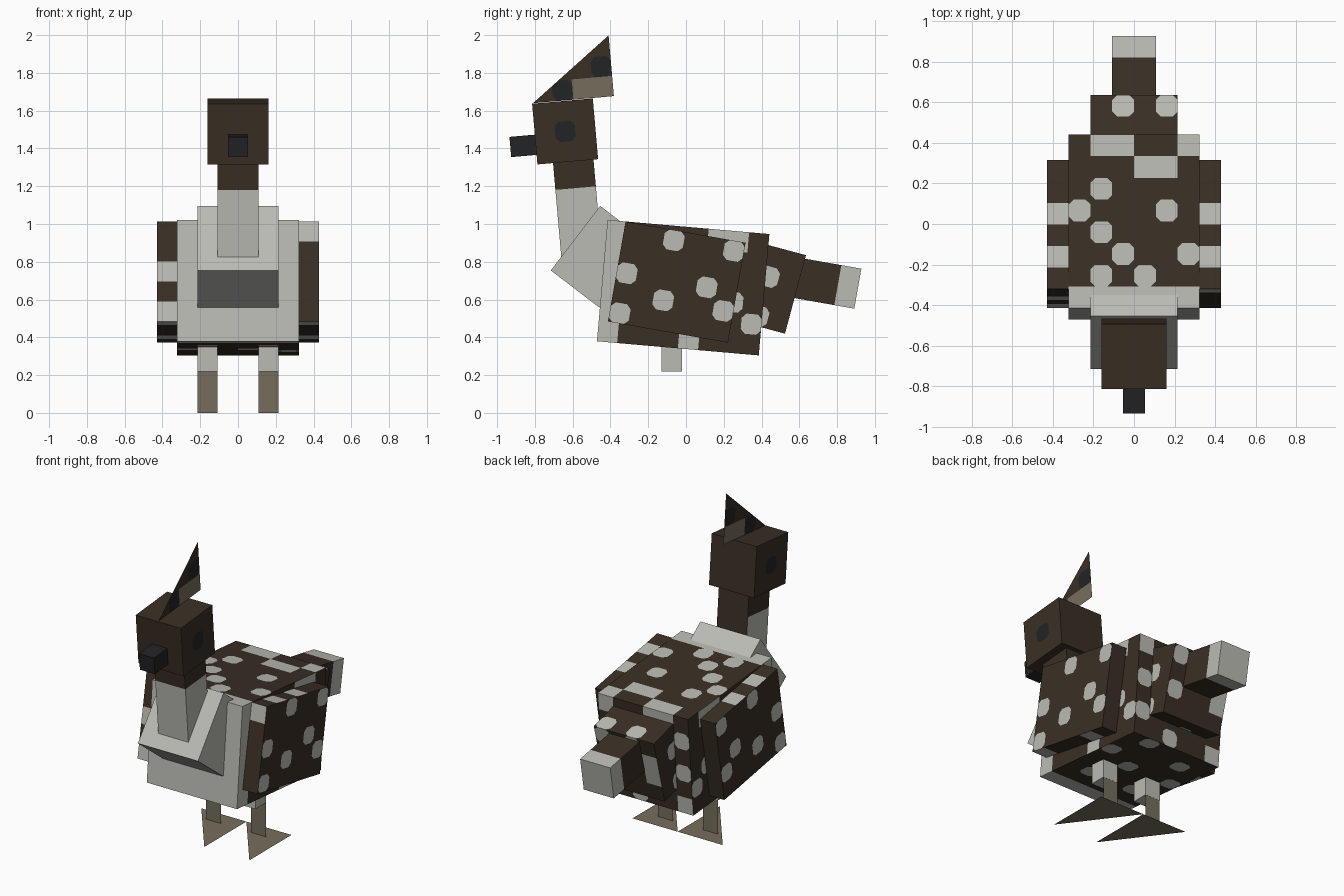
import bpy, bmesh
from math import radians
from mathutils import Vector as V

P = 0.1075  # one pattern cell

cube = bpy.data.objects.get("Cube")
if cube:
    bpy.data.objects.remove(cube)


def material(name, rgb):
    m = bpy.data.materials.new(name)
    m.use_nodes = True
    m.diffuse_color = (*rgb, 1)
    m.node_tree.nodes["Principled BSDF"].inputs["Base Color"].default_value = (*rgb, 1)
    return m


MATS = [material("dark brown", (0.042, 0.028, 0.018)),
        material("pale grey", (0.50, 0.50, 0.46)),
        material("beige", (0.18, 0.155, 0.108)),
        material("black", (0.016, 0.017, 0.019))]
# Square cells: . brown, # pale, b beige, k black.  Rounded spots on brown: o pale, e black.
COLOUR = {".": 0, "#": 1, "b": 2, "k": 3, "o": 1, "e": 3}


def add_face(bm, points, index):
    f = bm.faces.new([bm.verts.new(p) for p in points])
    f.material_index = index


def panel(bm, origin, u, v, rows):
    """Flat grid of coloured cells; spots become octagons with brown corners."""
    for r, row in enumerate(rows):
        for c, key in enumerate(row):
            def at(a, b):
                return origin + u * (c + a) + v * (r + b)
            if key in "oe":
                s, t = 0.22, 0.78
                octo = [(s, 0), (t, 0), (1, s), (1, t), (t, 1), (s, 1), (0, t), (0, s)]
                add_face(bm, [at(*q) for q in octo], COLOUR[key])
                for k, corner in enumerate([(1, 0), (1, 1), (0, 1), (0, 0)]):
                    tri = (octo[2 * k + 1], corner, octo[(2 * k + 2) % 8])
                    add_face(bm, [at(*q) for q in tri], 0)
            else:
                add_face(bm, [at(0, 0), at(1, 0), at(1, 1), at(0, 1)], COLOUR[key])


def finish(bm, name, centre=(0, 0, 0), tilt=0, scale=P):
    me = bpy.data.meshes.new(name)
    bmesh.ops.remove_doubles(bm, verts=bm.verts, dist=0.001)
    bm.to_mesh(me)
    bm.free()
    for m in MATS:
        me.materials.append(m)
    ob = bpy.data.objects.new(name, me)
    bpy.context.collection.objects.link(ob)
    ob.location, ob.scale = centre, (scale,) * 3
    ob.rotation_euler.x = radians(tilt)
    return ob


def box(name, size, centre, tilt=0, fill=".", **faces):
    """Box measured in cells; each side may carry a pattern, read from the front or the top."""
    x, y, z = (s / 2 for s in size)
    X, Y, D = V((1, 0, 0)), V((0, 1, 0)), V((0, 0, -1))
    layout = {"top": ((-x, -y, z), X, Y), "bottom": ((-x, -y, -z), X, Y),
              "front": ((-x, -y, z), X, D), "back": ((-x, y, z), X, D),
              "left": ((x, -y, z), Y, D), "right": ((-x, -y, z), Y, D)}
    if "sides" in faces:
        faces["left"] = faces["right"] = faces["sides"]
    bm = bmesh.new()
    for side, (origin, u, v) in layout.items():
        if side in faces:
            panel(bm, V(origin), u, v, faces[side].split())
        else:
            w = V(size)
            panel(bm, V(origin), u * abs(u.dot(w)), v * abs(v.dot(w)), [fill])
    bm.normal_update()
    for f in bm.faces:
        if f.normal.dot(f.calc_center_median()) < 0:
            f.normal_flip()
    return finish(bm, name, centre, tilt)


# Body with pale front and speckled back
box("body", (6, 8, 6), (0, -0.015, 0.663), -5,
    front="\n".join(["######"] * 6),
    top="###### .o.o.. ..o..o .o.... o...o. .o.... ...##. .##..#",
    sides="#....##. #....... #....... #.....o. #......o #...#...",
    back=".##..# o..... .....o o..... .....o #..o..",
    bottom="###### ...... .o..o. ...... o..o.. .....o .o.... ....o.")

# Wings
speckle = "..o..o ...... o...o. ..o..o o....."
for name, sx, front in (("left_wing", 1, "# . . . ."), ("right_wing", -1, ". . # . #")):
    box(name, (1, 6, 5), (sx * 0.376, -0.049, 0.6925), -10,
        sides=speckle, top=". # . # . .", front=front, bottom="# . . . # .")

# Chest, neck and head
box("chest", (4, 3, 4), (0, -0.457, 0.827), -37.4, fill="#")
neck = ".. .. ## ## ## ##"
box("neck", (2, 2, 6), (0, -0.575, 1.083), 5,
    sides=neck, front=neck, back=".. .. .. .. #. ##", bottom="## ##")
box("head", (3, 3, 3), (0, -0.64, 1.49), 5, sides="... .e. ...")
box("beak", (1, 2, 1), (0, -0.823, 1.417), 5, fill="k")

# Flat triangular crest: a patterned panel cut along its diagonal
bm = bmesh.new()
panel(bm, V((0, -2, 1.5)), V((0, 1, 0)), V((0, 0, -1)), ["....", "...e", ".ebb"])
bmesh.ops.bisect_plane(bm, geom=bm.verts[:] + bm.edges[:] + bm.faces[:],
                       plane_co=(0, 0, 0), plane_no=(0, -3, 4), clear_outer=True)
finish(bm, "crest", (0, -0.61, 1.819), 5)

# Tail
box("tail_base", (4, 3, 4), (0, 0.424, 0.669), -15,
    top=".... .... .o.o", sides="... .o. ... .o.",
    back=".o.o #... #..o ....", bottom=".... .o.. ....")
tail = "...# ...#"
box("tail_tip", (2, 4, 2), (0, 0.698, 0.695), -10,
    sides=tail, top=".. .. .. ##", bottom=".. .. .. ##", back="## ##")

# Legs: pale thigh block, flat shin, flat triangular foot
for side, sx in (("left", 1), ("right", -1)):
    x = sx * 1.5 * P
    box(side + "_thigh", (1, 1, 2), (x, -0.075, 0.3275), fill="#")
    bm = bmesh.new()
    panel(bm, V((-0.5, 0, 2.05)), V((1, 0, 0)), V((0, 0, -2.05)), ["b"])
    finish(bm, side + "_shin", (x, -0.022, 0))
    bm = bmesh.new()
    add_face(bm, [(-1.5, 1, 0), (1.5, -3, 0), (1.5, 1, 0)], 2)
    finish(bm, side + "_foot", (x, -0.022, 0))
